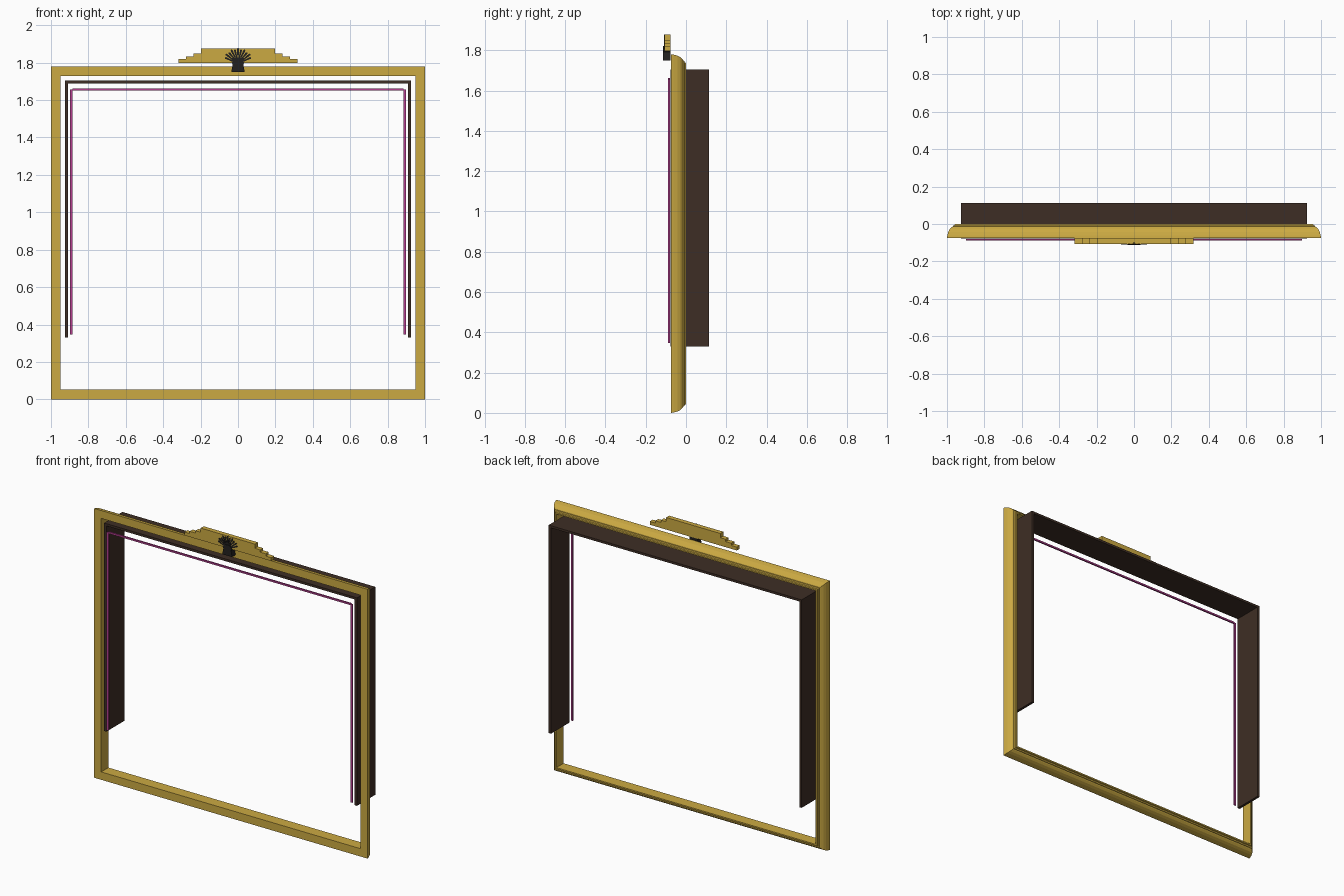
import bpy, bmesh, math
from mathutils import Matrix, Vector

if "Cube" in bpy.data.objects:
    bpy.data.objects.remove(bpy.data.objects["Cube"])


def material(name, rgb):
    m = bpy.data.materials.new(name)
    m.diffuse_color = (*rgb, 1)
    m.use_nodes = True
    m.node_tree.nodes["Principled BSDF"].inputs["Base Color"].default_value = m.diffuse_color
    return m


GOLD = material("gold", (0.60, 0.40, 0.055))
BROWN = material("dark_brown", (0.048, 0.027, 0.018))
MAGENTA = material("magenta", (0.47, 0.05, 0.28))
BLACK = material("black", (0.016, 0.015, 0.014))


def finish(name, bm, mat):
    bmesh.ops.recalc_face_normals(bm, faces=bm.faces)
    mesh = bpy.data.meshes.new(name)
    bm.to_mesh(mesh)
    bm.free()
    mesh.materials.append(mat)
    ob = bpy.data.objects.new(name, mesh)
    bpy.context.collection.objects.link(ob)
    return ob


def add_box(bm, x0, x1, y0, y1, z0, z1):
    size = Matrix.Diagonal((x1 - x0, y1 - y0, z1 - z0, 1))
    mid = Matrix.Translation(((x0 + x1) / 2, (y0 + y1) / 2, (z0 + z1) / 2))
    bmesh.ops.create_cube(bm, size=1, matrix=mid @ size)


def add_prism(bm, outline, y0, y1):
    """Extrude an x-z outline between two depths."""
    front = [bm.verts.new((x, y0, z)) for x, z in outline]
    back = [bm.verts.new((x, y1, z)) for x, z in outline]
    bm.faces.new(front)
    bm.faces.new(back[::-1])
    n = len(outline)
    for i in range(n):
        j = (i + 1) % n
        bm.faces.new((front[i], back[i], back[j], front[j]))


# Mitred moulding frame: profile is (distance outward from opening, depth)
profile = [(0, -0.075), (0.052, -0.075), (0.050, -0.062), (0.045, -0.043),
           (0.037, -0.027), (0.026, -0.016), (0.020, -0.014), (0.020, -0.009),
           (0.012, -0.007), (0.009, 0), (0, 0)]
bm = bmesh.new()
rings = []
for sx, sz in ((-1, -1), (1, -1), (1, 1), (-1, 1)):
    cz = 0.052 if sz < 0 else 1.728
    rings.append([bm.verts.new((sx * (0.948 + d), y, cz + sz * d)) for d, y in profile])
for k in range(4):
    a, b = rings[k], rings[(k + 1) % 4]
    for i in range(len(profile)):
        j = (i + 1) % len(profile)
        bm.faces.new((a[i], a[j], b[j], b[i]))
finish("moulded_frame", bm, GOLD)

# Deep inner lining: two side boards and a top board
bm = bmesh.new()
for s in (-1, 1):
    x0, x1 = sorted((s * 0.908, s * 0.925))
    add_box(bm, x0, x1, -0.078, 0.113, 0.33, 1.69)
add_box(bm, -0.925, 0.925, -0.078, 0.113, 1.69, 1.705)
finish("inner_lining", bm, BROWN)

# Thin light strips in front of the lining
bm = bmesh.new()
for s in (-1, 1):
    x0, x1 = sorted((s * 0.885, s * 0.898))
    add_box(bm, x0, x1, -0.089, -0.079, 0.347, 1.657)
add_box(bm, -0.885, 0.885, -0.089, -0.079, 1.65, 1.661)
finish("light_strips", bm, MAGENTA)

# Stepped crest above the frame
steps = [(0.318, 1.797), (0.318, 1.819), (0.278, 1.819), (0.278, 1.834),
         (0.237, 1.834), (0.237, 1.849), (0.198, 1.849), (0.198, 1.877)]
bm = bmesh.new()
add_prism(bm, steps + [(-x, z) for x, z in reversed(steps)], -0.107, -0.076)
finish("stepped_crest", bm, GOLD)

# Tapered pedestal of the fan ornament
bm = bmesh.new()
add_prism(bm, [(-0.036, 1.75), (0.036, 1.75), (0.028, 1.79), (0.033, 1.80),
               (0.018, 1.82), (-0.018, 1.82), (-0.033, 1.80), (-0.028, 1.79)],
          -0.113, -0.077)
finish("ornament_pedestal", bm, BLACK)

# Fan of thin petals
bm = bmesh.new()
for k in range(-5, 6):
    a = math.radians(k * 13)
    up = Vector((math.sin(a), math.cos(a)))
    side = Vector((up.y, -up.x))
    base = Vector((0, 1.795))
    r = 0.078 if k % 2 else 0.084
    pts = [base + side * w + up * h for w, h in
           ((-0.002, 0), (0.002, 0), (0.0055, r - 0.005), (0, r), (-0.0055, r - 0.005))]
    add_prism(bm, [(p.x, p.y) for p in pts], -0.109 - 0.0001 * (k % 3), -0.10)
finish("fan_petals", bm, BLACK)
